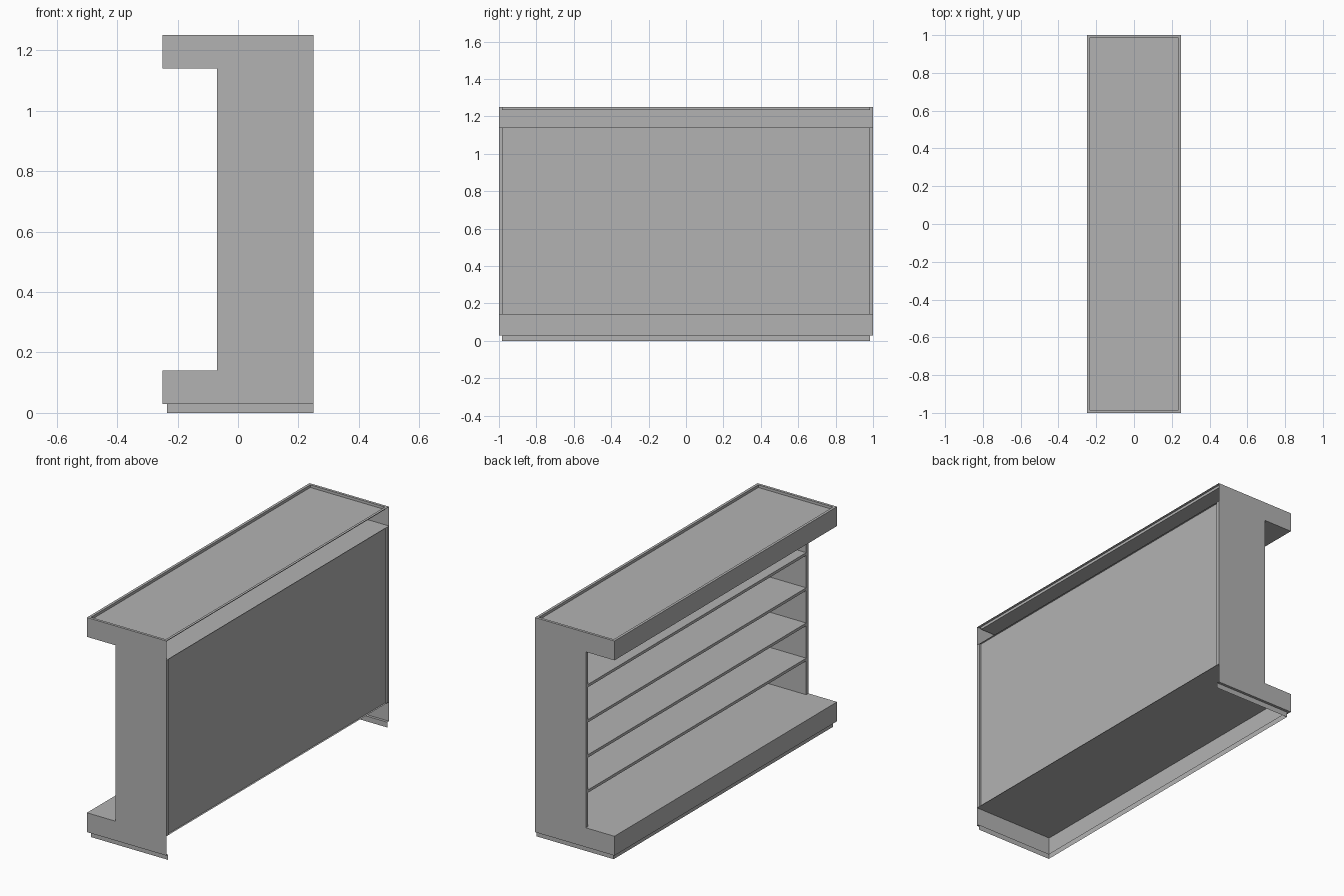
import bpy, bmesh
from mathutils import Vector

if "Cube" in bpy.data.objects:
    bpy.data.objects.remove(bpy.data.objects["Cube"], do_unlink=True)

grey = bpy.data.materials.new("plain_grey")
grey.use_nodes = True
colour = (0.45, 0.45, 0.45, 1)
grey.diffuse_color = colour
grey.node_tree.nodes["Principled BSDF"].inputs["Base Color"].default_value = colour

BACK, FRONT, SHELF_FRONT = 0.25, -0.25, -0.07
DECK, CANOPY, TOP = 0.14, 1.14, 1.25
KICK, LIP, SIDE = 0.03, 0.015, 0.02


def finish(name, bm):
    mesh = bpy.data.meshes.new(name)
    bm.to_mesh(mesh)
    bm.free()
    mesh.materials.append(grey)
    obj = bpy.data.objects.new(name, mesh)
    bpy.context.collection.objects.link(obj)
    return obj


def box_mesh(low, high):
    bm = bmesh.new()
    bmesh.ops.create_cube(bm, size=1)
    low, high = Vector(low), Vector(high)
    for v in bm.verts:
        v.co = (low + high) / 2 + v.co * (high - low)
    bm.normal_update()
    return bm


def box(name, low, high):
    return finish(name, box_mesh(low, high))


def facing(bm, direction):
    return max(bm.faces, key=lambda f: f.normal.dot(Vector(direction)))


# Base deck and recessed kick plinth: U-shaped walls, open below and behind
bm = bmesh.new()
rings = []
for inset, z in ((0, DECK), (0, KICK), (LIP, KICK), (LIP, 0)):
    y = 1 - inset
    plan = ((BACK, -y), (FRONT + inset, -y), (FRONT + inset, y), (BACK, y))
    rings.append([bm.verts.new((px, py, z)) for px, py in plan])
bm.faces.new(rings[0][::-1])
for upper, lower in zip(rings, rings[1:]):
    for i in range(3):
        bm.faces.new((upper[i], upper[i + 1], lower[i + 1], lower[i]))
bmesh.ops.recalc_face_normals(bm, faces=bm.faces)
finish("base_deck", bm)

# Canopy: box with a sunken tray on top, open behind
bm = box_mesh((FRONT, -1, CANOPY), (BACK, 1, TOP))
rear = facing(bm, (1, 0, 0))
tray = facing(bm, (0, 0, 1))
bmesh.ops.inset_region(bm, faces=[tray], thickness=LIP, use_even_offset=True)
sunk = bmesh.ops.extrude_discrete_faces(bm, faces=[tray])["faces"][0]
bmesh.ops.translate(bm, verts=sunk.verts, vec=(0, 0, -LIP))
bmesh.ops.delete(bm, geom=[rear], context="FACES_ONLY")
finish("canopy", bm)

# End panels
for name, side in (("left_end_panel", -1), ("right_end_panel", 1)):
    ys = sorted((side, side * (1 - SIDE)))
    box(name, (SHELF_FRONT, ys[0], DECK), (BACK, ys[1], CANOPY))

# Back panel, set slightly in from the rear edge
inner = 1 - SIDE
box("back_panel", (BACK - 0.03, -inner, DECK), (BACK - 0.01, inner, CANOPY))

# Evenly spaced shelves
for i in range(1, 5):
    z = DECK + (CANOPY - DECK) * i / 5
    box(f"shelf_{i}", (SHELF_FRONT, -inner, z - 0.008), (BACK - 0.03, inner, z + 0.008))
